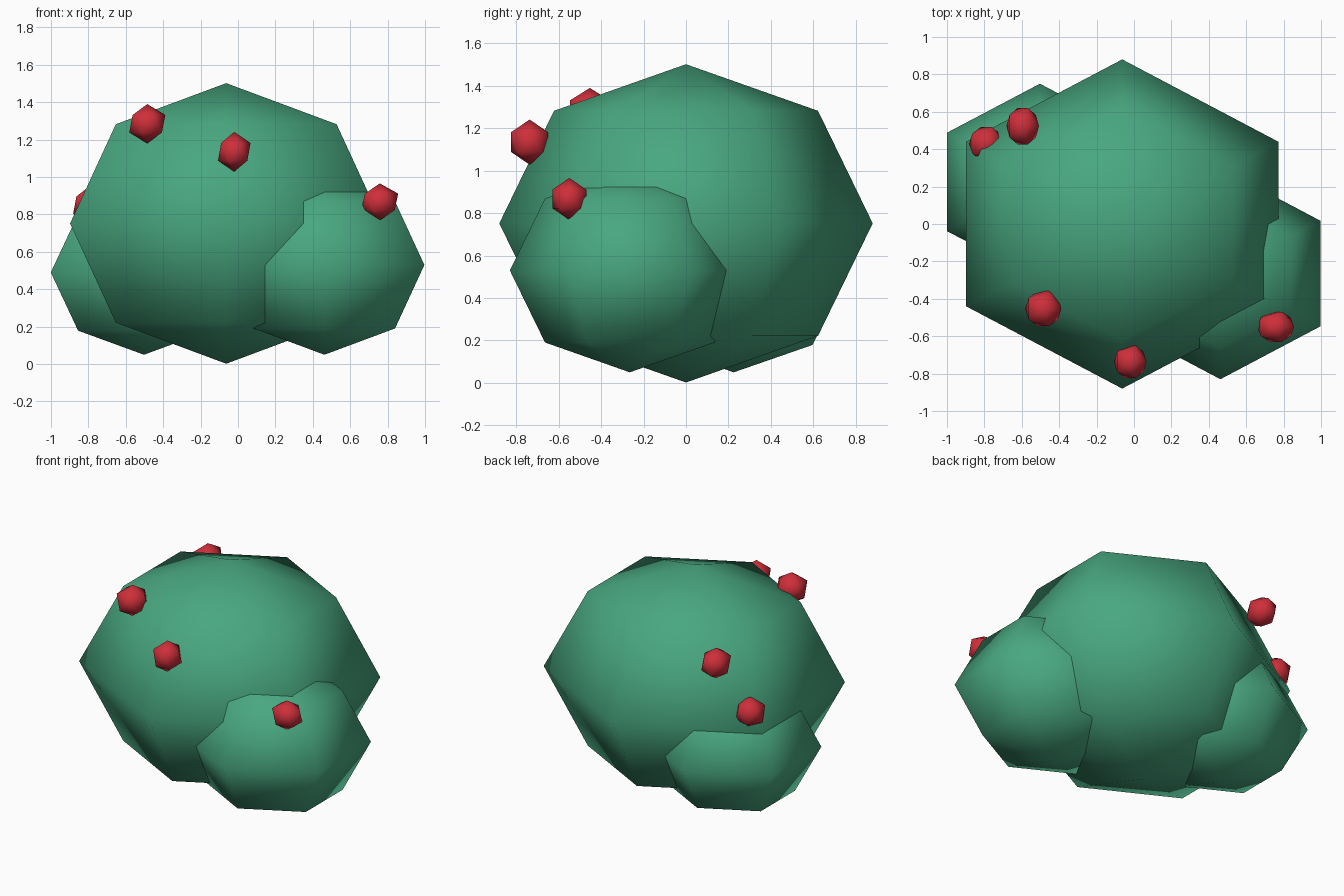
import bpy, bmesh, math

if "Cube" in bpy.data.objects:
    bpy.data.objects.remove(bpy.data.objects["Cube"])


def material(name, rgb):
    m = bpy.data.materials.new(name)
    m.diffuse_color = (*rgb, 1.0)
    m.use_nodes = True
    m.node_tree.nodes["Principled BSDF"].inputs["Base Color"].default_value = m.diffuse_color
    return m


GREEN = material("leaf_green", (0.065, 0.385, 0.215))
RED = material("berry_red", (0.62, 0.028, 0.042))


def finish(name, bm, mat):
    bmesh.ops.recalc_face_normals(bm, faces=bm.faces[:])
    for f in bm.faces:
        f.smooth = True
    me = bpy.data.meshes.new(name)
    bm.to_mesh(me)
    bm.free()
    me.materials.append(mat)
    ob = bpy.data.objects.new(name, me)
    bpy.context.collection.objects.link(ob)
    return ob


def leaf_ball(name, centre, radii):
    """Six-sided, four-ring ball with corners pointing front and back."""
    cx, cy, cz = centre
    rx, ry, rz = radii
    bm = bmesh.new()
    top = bm.verts.new((cx, cy, cz + rz))
    bottom = bm.verts.new((cx, cy, cz - rz))
    rings = []
    for lat in (45, 0, -45):
        c, s = math.cos(math.radians(lat)), math.sin(math.radians(lat))
        rings.append([bm.verts.new((cx + rx * c * math.cos(a), cy + ry * c * math.sin(a), cz + rz * s))
                      for a in (math.radians(30 + 60 * i) for i in range(6))])
    for i in range(6):
        j = (i + 1) % 6
        bm.faces.new((top, rings[0][i], rings[0][j]))
        for a, b in zip(rings, rings[1:]):
            bm.faces.new((a[i], b[i], b[j], a[j]))
        bm.faces.new((bottom, rings[2][j], rings[2][i]))
    finish(name, bm, GREEN)


def berry(name, centre, radii):
    bm = bmesh.new()
    bmesh.ops.create_icosphere(bm, subdivisions=1, radius=1.0)
    for v in bm.verts:
        v.co = [c + r * k for c, r, k in zip(centre, radii, v.co)]
    finish(name, bm, RED)


# Foliage: main mass and two side clumps
leaf_ball("main_foliage", (-0.063, 0, 0.752), (0.964, 0.88, 0.75))
leaf_ball("right_front_foliage", (0.462, -0.265, 0.53), (0.617, 0.565, 0.48))
leaf_ball("left_back_foliage", (-0.503, 0.225, 0.49), (0.575, 0.525, 0.44))

# Berries resting on the foliage
BERRIES = [
    ((-0.485, -0.453, 1.285), (0.108, 0.110, 0.105)),
    ((-0.02, -0.737, 1.135), (0.097, 0.102, 0.106)),
    ((0.758, -0.55, 0.867), (0.110, 0.094, 0.099)),
    ((-0.595, 0.523, 1.17), (0.097, 0.115, 0.104)),
    ((-0.79, 0.43, 0.85), (0.102, 0.104, 0.104)),
]
for n, (centre, radii) in enumerate(BERRIES, 1):
    berry(f"berry_{n}", centre, radii)
